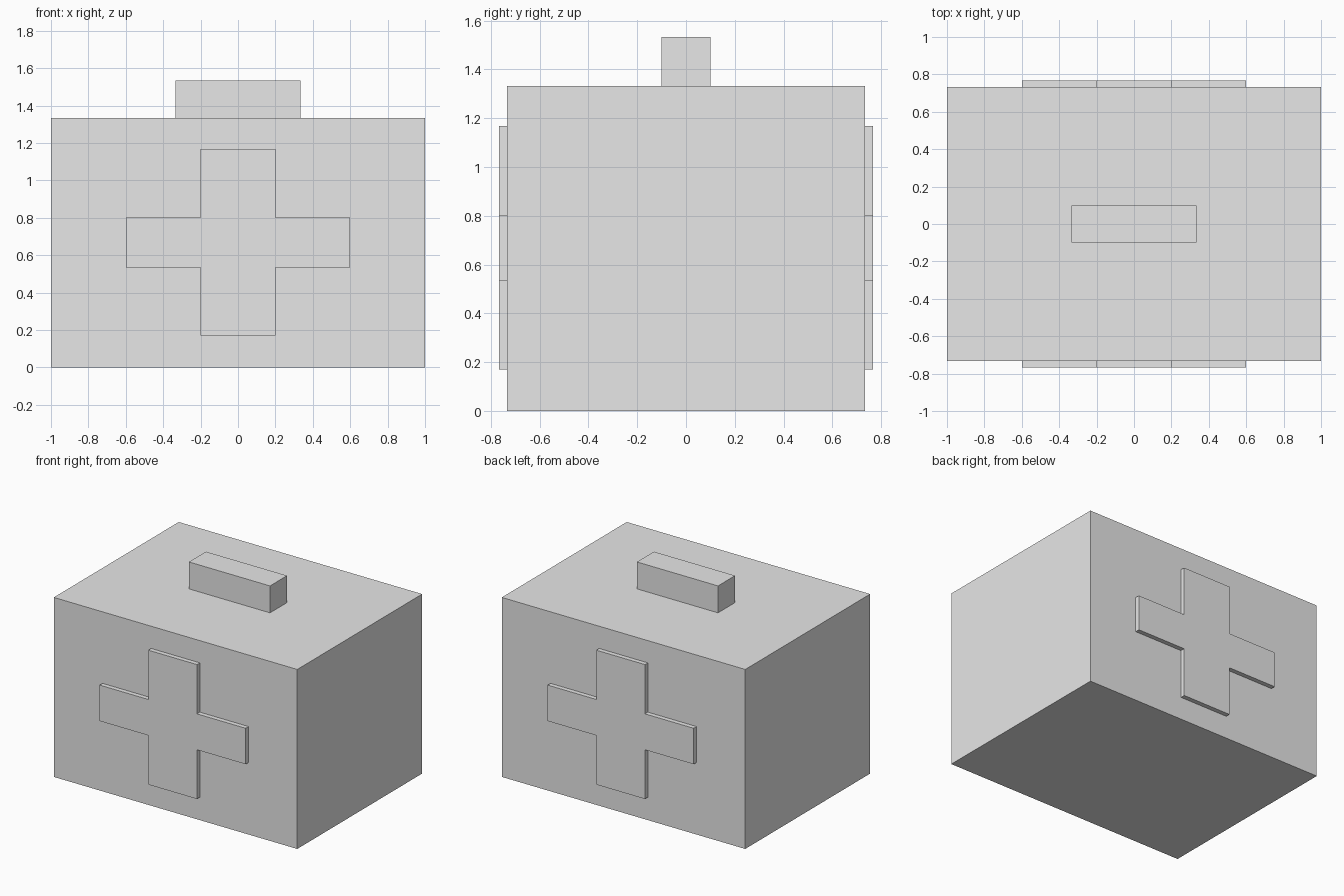
import bpy
import bmesh

cube = bpy.data.objects.get("Cube")
if cube:
    bpy.data.objects.remove(cube, do_unlink=True)

grey = bpy.data.materials.new("light_grey")
grey.use_nodes = True
grey.diffuse_color = (0.8, 0.8, 0.8, 1)
grey.node_tree.nodes["Principled BSDF"].inputs["Base Color"].default_value = (0.8, 0.8, 0.8, 1)


def extrude_outline(name, outline, y0, y1):
    """Extrude an (x, z) outline along y into a closed solid."""
    bm = bmesh.new()
    face = bm.faces.new([bm.verts.new((x, y0, z)) for x, z in outline])
    result = bmesh.ops.extrude_face_region(bm, geom=[face])
    for v in result["geom"]:
        if isinstance(v, bmesh.types.BMVert):
            v.co.y = y1
    bmesh.ops.recalc_face_normals(bm, faces=bm.faces)
    mesh = bpy.data.meshes.new(name)
    bm.to_mesh(mesh)
    bm.free()
    mesh.materials.append(grey)
    obj = bpy.data.objects.new(name, mesh)
    bpy.context.collection.objects.link(obj)
    return obj


def block(name, half_x, half_y, z0, z1):
    outline = [(-half_x, z0), (half_x, z0), (half_x, z1), (-half_x, z1)]
    return extrude_outline(name, outline, -half_y, half_y)


# Box and top handle
depth = 0.733
block("case_body", 1.0, depth, 0, 1.333)
block("top_handle", 0.333, 0.1, 1.333, 1.533)

# Raised cross on the front and back
arm, reach = 0.2, 0.6
bottom, low, high, top = 0.17, 0.535, 0.802, 1.168
right_half = [(arm, bottom), (arm, low), (reach, low),
              (reach, high), (arm, high), (arm, top)]
cross = right_half + [(-x, z) for x, z in reversed(right_half)]
for name, side in (("front_cross", -1), ("back_cross", 1)):
    extrude_outline(name, cross, side * depth, side * 0.767)
